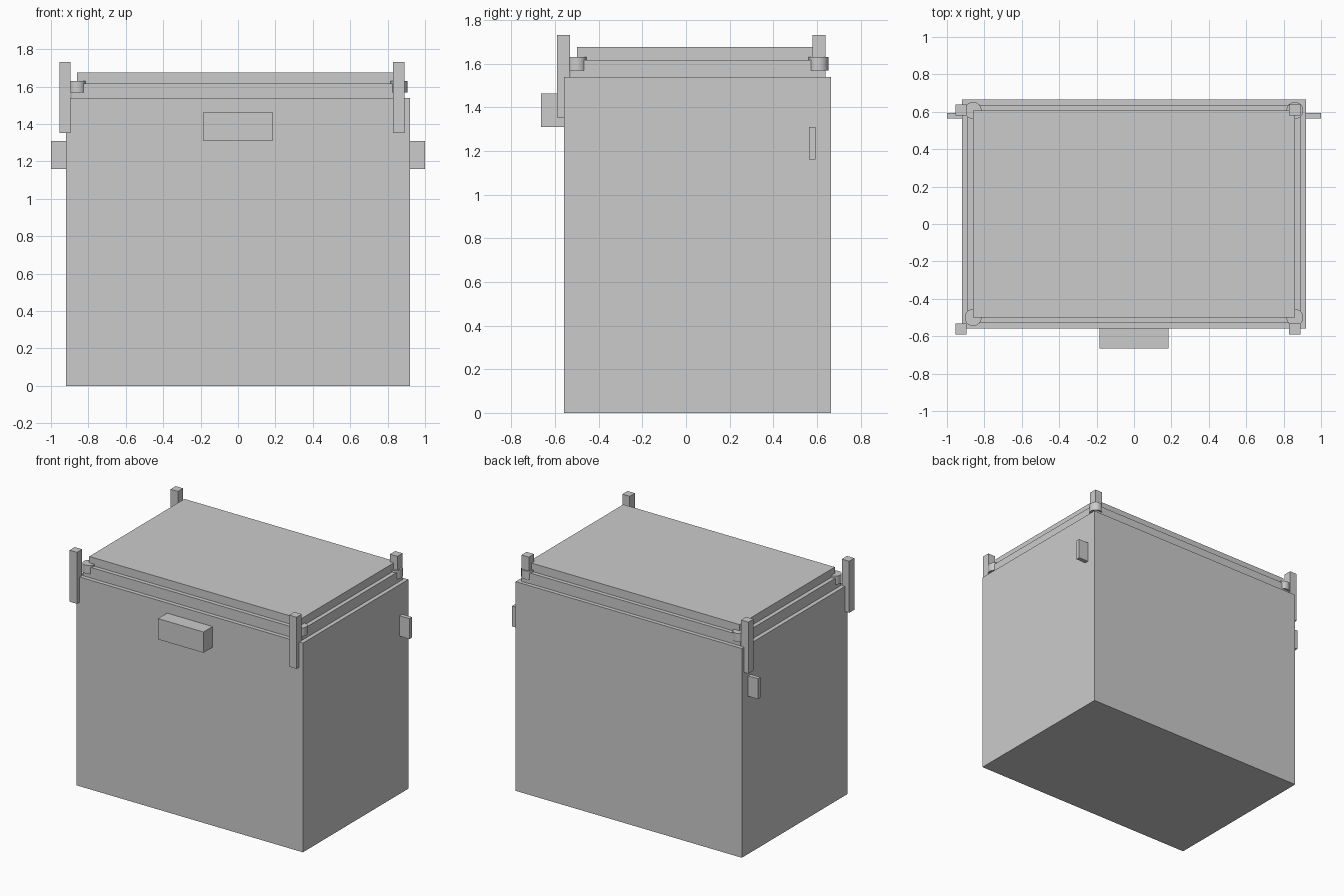
import bpy

cube = bpy.data.objects.get("Cube")
if cube:
    bpy.data.objects.remove(cube, do_unlink=True)

GREY = (0.6, 0.6, 0.6, 1.0)
grey = bpy.data.materials.new("light_grey")
grey.use_nodes = True
grey.diffuse_color = GREY
grey.node_tree.nodes["Principled BSDF"].inputs["Base Color"].default_value = GREY


def box(name, x, y, z):
    """Box spanning the given (low, high) ranges."""
    spans = (x, y, z)
    bpy.ops.mesh.primitive_cube_add(size=1, location=[(a + b) / 2 for a, b in spans])
    ob = bpy.context.object
    ob.name = name
    ob.scale = [b - a for a, b in spans]
    bpy.ops.object.transform_apply(location=False, rotation=False, scale=True)
    ob.data.materials.append(grey)
    return ob


def peg(name, x, y, z):
    """Short round peg at a lid corner."""
    bpy.ops.mesh.primitive_cylinder_add(vertices=32, radius=0.045, depth=z[1] - z[0],
                                        location=(x, y, (z[0] + z[1]) / 2))
    ob = bpy.context.object
    ob.name = name
    ob.data.materials.append(grey)
    bpy.ops.object.shade_smooth_by_angle()


# Main body and stepped lid
box("body", (-0.92, 0.92), (-0.56, 0.665), (0, 1.538))
box("lid_rim", (-0.89, 0.89), (-0.53, 0.636), (1.538, 1.616))
box("lid_top", (-0.86, 0.86), (-0.5, 0.607), (1.616, 1.676))

# Front handle
box("front_handle", (-0.185, 0.185), (-0.665, -0.56), (1.31, 1.463))

# Side tabs near the back
box("right_tab", (-1, -0.92), (0.563, 0.593), (1.16, 1.31))
box("left_tab", (0.92, 1), (0.563, 0.593), (1.16, 1.31))

# Corner posts and pegs
POST = 0.06
for side, post_x, peg_x in (("right", -0.955, -0.86), ("left", 0.83, 0.86)):
    for end, post_y, peg_y in (("front", -0.592, -0.5), ("back", 0.58, 0.607)):
        box(f"{end}_{side}_post", (post_x, post_x + POST),
            (post_y, post_y + POST), (1.353, 1.732))
        peg(f"{end}_{side}_peg", peg_x, peg_y, (1.568, 1.63))
